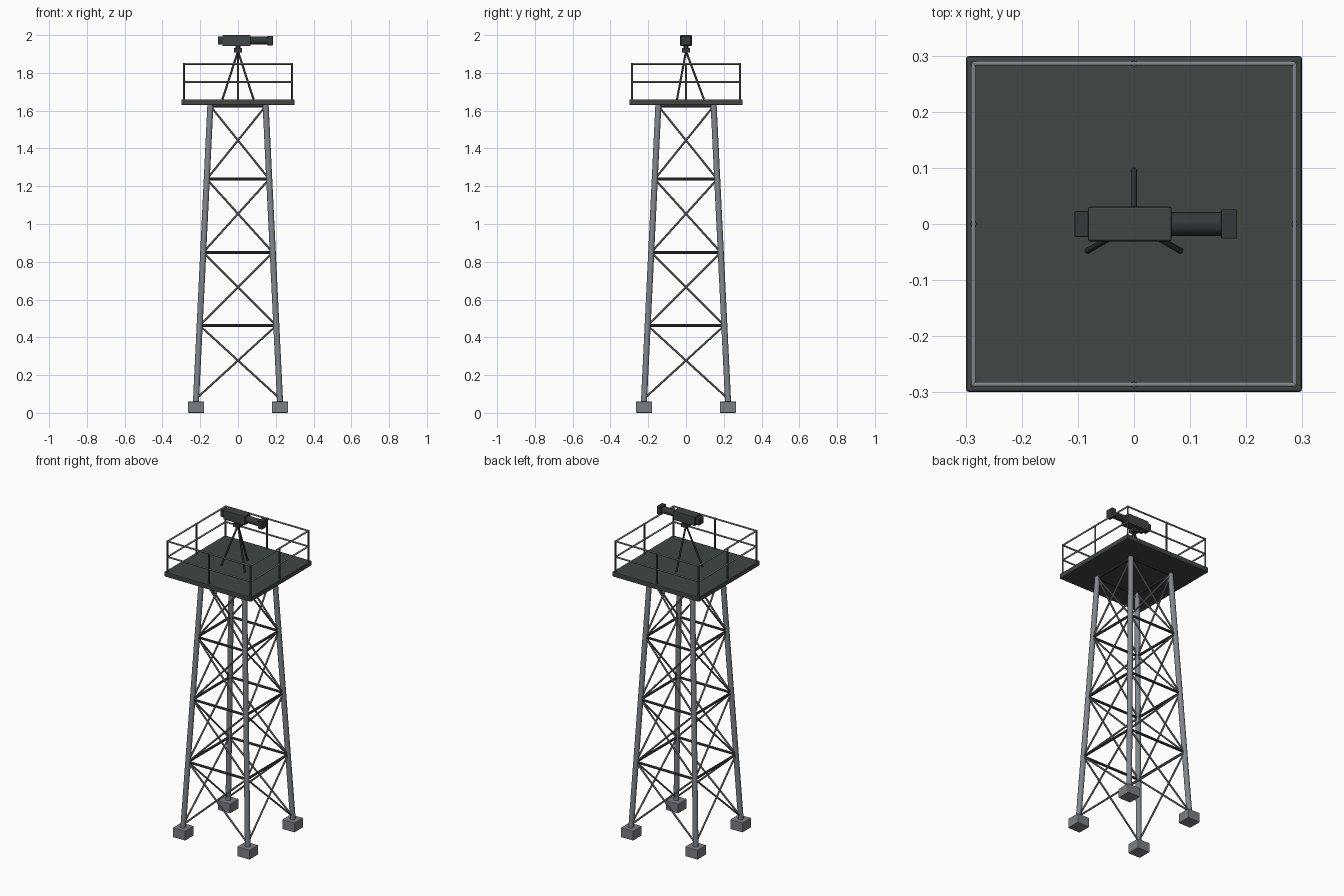
import bpy, math
from mathutils import Vector

cube = bpy.data.objects.get("Cube")
if cube:
    bpy.data.objects.remove(cube, do_unlink=True)


def material(name, rgb, rough=0.6):
    m = bpy.data.materials.new(name)
    m.use_nodes = True
    m.diffuse_color = (*rgb, 1)
    bsdf = m.node_tree.nodes["Principled BSDF"]
    bsdf.inputs["Base Color"].default_value = (*rgb, 1)
    bsdf.inputs["Roughness"].default_value = rough
    return m


steel = material("galvanised steel", (0.22, 0.24, 0.26))
dark = material("dark painted metal", (0.052, 0.062, 0.06))
concrete = material("concrete", (0.2, 0.215, 0.23))
black = material("black metal", (0.035, 0.04, 0.04))


def box(name, lo, hi, mat, bevel=0.0):
    lo, hi = Vector(lo), Vector(hi)
    bpy.ops.mesh.primitive_cube_add(size=1, location=(lo + hi) / 2)
    ob = bpy.context.object
    ob.name = name
    ob.scale = hi - lo
    bpy.ops.object.transform_apply(location=False, rotation=False, scale=True)
    ob.data.materials.append(mat)
    if bevel:
        b = ob.modifiers.new("edge bevel", "BEVEL")
        b.width, b.segments = bevel, 2
    return ob


def tube(name, a, b, radius, mat, sides=10):
    a, b = Vector(a), Vector(b)
    d = b - a
    bpy.ops.mesh.primitive_cylinder_add(vertices=sides, radius=radius,
                                        depth=d.length, location=(a + b) / 2)
    ob = bpy.context.object
    ob.name = name
    ob.rotation_euler = d.to_track_quat("Z", "Y").to_euler()
    ob.data.materials.append(mat)
    bpy.ops.object.shade_smooth_by_angle(angle=math.radians(40))
    return ob


CORNERS = [(-1, -1), (1, -1), (1, 1), (-1, 1)]
BASE_Z, TOP_Z = 0.05, 1.635
BASE_HALF, TOP_HALF = 0.223, 0.146


def leg_point(corner, z):
    t = (z - BASE_Z) / (TOP_Z - BASE_Z)
    h = BASE_HALF + (TOP_HALF - BASE_HALF) * t
    return Vector((corner[0] * h, corner[1] * h, z))


# Legs and footings
for c in CORNERS:
    tube("tower_leg", leg_point(c, BASE_Z), leg_point(c, TOP_Z), 0.016, steel, 16)
    x, y = c[0] * 0.222, c[1] * 0.222
    box("footing", (x - 0.043, y - 0.043, 0), (x + 0.043, y + 0.043, 0.06), concrete, 0.004)

# Cross bracing and horizontal struts on all four sides
levels = [0.075 + 0.3875 * i for i in range(5)]
for i, c in enumerate(CORNERS):
    d = CORNERS[(i + 1) % 4]
    for z0, z1 in zip(levels, levels[1:]):
        tube("cross_brace", leg_point(c, z0), leg_point(d, z1), 0.0055, steel, 8)
        tube("cross_brace", leg_point(d, z0), leg_point(c, z1), 0.0055, steel, 8)
        tube("horizontal_strut", leg_point(c, z1), leg_point(d, z1), 0.0075, dark, 8)

# Platform
DECK = 1.66
box("platform_deck", (-0.299, -0.299, 1.63), (0.299, 0.299, DECK), dark, 0.004)

# Guard rail
R, RAIL_TOP = 0.286, 1.848
for i, c in enumerate(CORNERS):
    d = CORNERS[(i + 1) % 4]
    a, b = Vector((*c, 0)) * R, Vector((*d, 0)) * R
    for p in (a, (a + b) / 2):
        tube("rail_post", p + Vector((0, 0, DECK - 0.005)),
             p + Vector((0, 0, RAIL_TOP + 0.004)), 0.0055, dark)
    for z in (1.751, RAIL_TOP):
        h = Vector((0, 0, z))
        tube("guard_rail", a + h, b + h, 0.005, steel)

# Tripod
for k in range(3):
    ang = math.radians(90 + 120 * k)
    foot = (0.095 * math.cos(ang), 0.095 * math.sin(ang), DECK)
    tube("tripod_leg", foot, (0, 0, 1.915), 0.0055, black)
box("tripod_head", (-0.021, -0.021, 1.908), (0.021, 0.021, 1.932), black, 0.003)
tube("tripod_neck", (0, 0, 1.925), (0, 0, 1.95), 0.012, black, 16)

# Viewing instrument
box("scope_body", (-0.082, -0.031, 1.942), (0.067, 0.031, 2.0), dark, 0.004)
box("scope_eyepiece", (-0.106, -0.023, 1.95), (-0.08, 0.023, 1.992), black, 0.002)
tube("scope_barrel", (0.06, 0, 1.971), (0.16, 0, 1.971), 0.021, black, 20)
box("scope_hood", (0.155, -0.026, 1.946), (0.184, 0.026, 1.996), black, 0.002)
